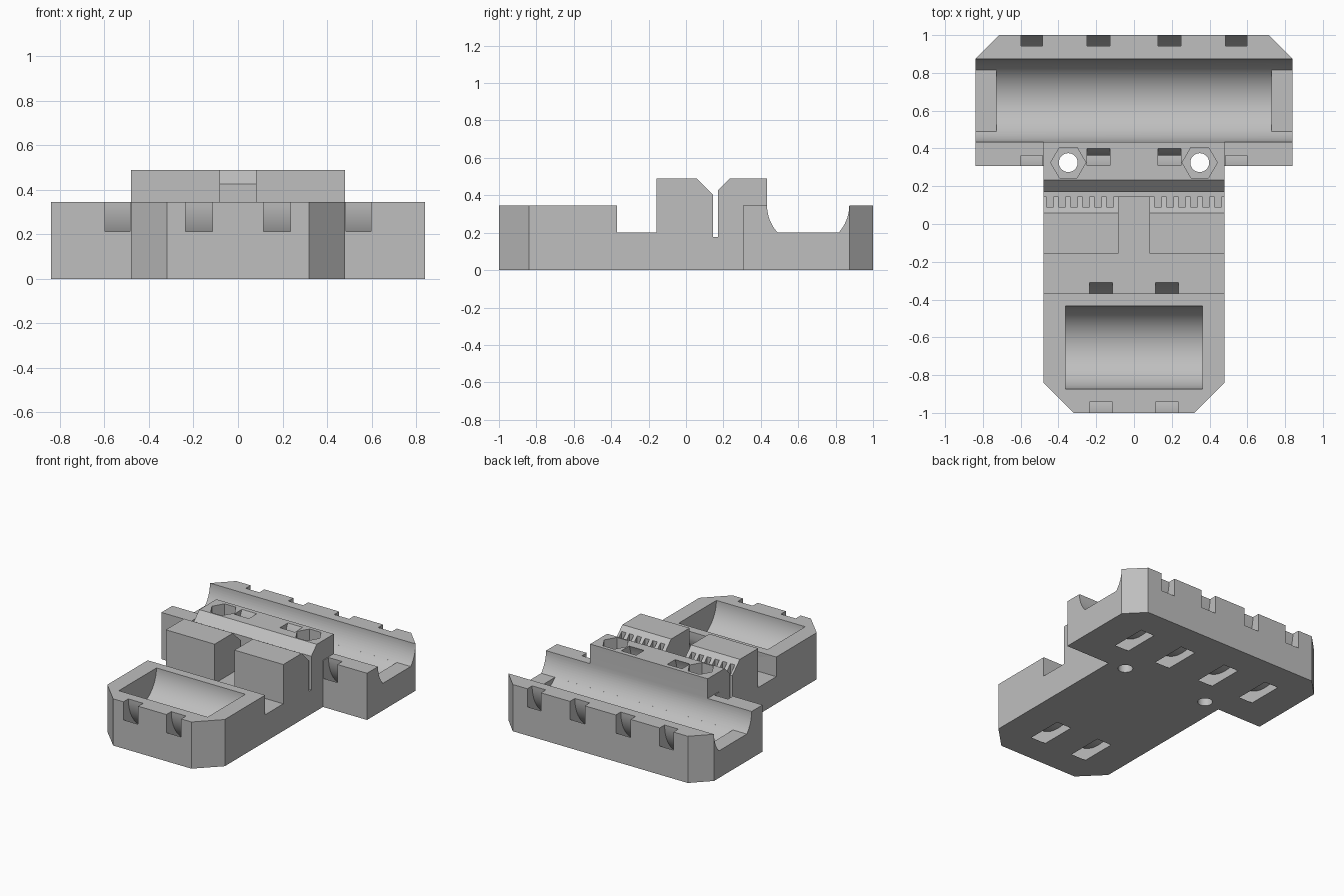
import bpy, bmesh, math
from mathutils import Vector

cube = bpy.data.objects.get("Cube")
if cube:
    bpy.data.objects.remove(cube, do_unlink=True)

TOP, FULL, FLOOR = 0.345, 0.49, 0.2        # shoulder, block and ledge heights
AXIS_Z, BORE = 0.348, 0.22                 # cradle axis height and radius
REAR_Y, FRONT_Y = 0.653, -0.653            # cradle axis positions


def finish(bm, name):
    bmesh.ops.recalc_face_normals(bm, faces=bm.faces[:])
    mesh = bpy.data.meshes.new(name)
    bm.to_mesh(mesh)
    bm.free()
    obj = bpy.data.objects.new(name, mesh)
    bpy.context.collection.objects.link(obj)
    return obj


def prism(name, points, offset):
    """Extrude a flat outline of 3D points along an offset."""
    bm = bmesh.new()
    face = bm.faces.new([bm.verts.new(p) for p in points])
    new = bmesh.ops.extrude_face_region(bm, geom=[face])["geom"]
    moved = [v for v in new if isinstance(v, bmesh.types.BMVert)]
    bmesh.ops.translate(bm, verts=moved, vec=offset)
    return finish(bm, name)


def box(name, x0, x1, y0, y1, z0, z1=0.7):
    base = [(x0, y0, z0), (x1, y0, z0), (x1, y1, z0), (x0, y1, z0)]
    return prism(name, base, (0, 0, z1 - z0))


def side_profile(name, points, x0, x1):
    return prism(name, [(x0, y, z) for y, z in points], (x1 - x0, 0, 0))


def column(name, x, y, radius, sides, z0, z1):
    ring = [(x + radius * math.cos(i * math.tau / sides),
             y + radius * math.sin(i * math.tau / sides), z0) for i in range(sides)]
    return prism(name, ring, (0, 0, z1 - z0))


def cradle(name, y, x0, x1, floor=0.0, steps=40):
    """Half-round trough, open at the top, optionally with a flat floor."""
    arc = []
    for i in range(steps + 1):
        a = math.pi + math.pi * i / steps
        arc.append((y + BORE * math.cos(a), AXIS_Z + BORE * math.sin(a)))
    if floor:
        half = math.sqrt(BORE ** 2 - (AXIS_Z - floor) ** 2)
        arc = [p for p in arc if p[1] > floor + 0.001]
        cut = len(arc) // 2
        arc[cut:cut] = [(y - half, floor), (y + half, floor)]
    arc += [(y + BORE, 0.7), (y - BORE, 0.7)]
    return side_profile(name, arc, x0, x1)


def strap_ring(name, y, x0, x1, inner=0.29, outer=0.373):
    """Ring-shaped strap channel around a cradle axis."""
    bm = bmesh.new()
    corners = [(x0, inner), (x1, inner), (x1, outer), (x0, outer)]
    vs = [bm.verts.new((x, y + r, AXIS_Z)) for x, r in corners]
    edges = [bm.edges.new((vs[i], vs[(i + 1) % 4])) for i in range(4)]
    bmesh.ops.spin(bm, geom=vs + edges, cent=(0, y, AXIS_Z), axis=(1, 0, 0),
                   angle=math.tau, steps=72, use_merge=True)
    bmesh.ops.remove_doubles(bm, verts=bm.verts[:], dist=0.0005)
    return finish(bm, name)


# T-shaped body with chamfered corners
half_plan = [(0.32, -1), (0.48, -0.84), (0.48, 0.306), (0.84, 0.306),
             (0.84, 0.873), (0.715, 1)]
plan = half_plan + [(-x, y) for x, y in reversed(half_plan)]
body = prism("clamp_body", [(x, y, 0) for x, y in plan], (0, 0, FULL))

cutters = []
cut = cutters.append

# lower the shoulders around the raised centre block
cut(box("front_drop", -1, 1, -1.2, -0.368, TOP))
cut(box("rear_drop", -1, 1, REAR_Y, 1.2, TOP))
for s in (-1, 1):
    a, b = sorted((s * 0.48, s * 1.1))
    cut(box("side_drop", a, b, 0.2, 1.1, TOP))

# cross ledge, centre channel and the narrow belt slit with its lead-in chamfers
cut(box("cross_ledge", -1, 1, -0.368, -0.157, FLOOR))
cut(box("centre_channel", -0.081, 0.081, -0.25, 0.15, FLOOR))
slit = [(-0.043, 0.589), (0.145, 0.403), (0.145, 0.178), (0.17, 0.178),
        (0.17, 0.426), (0.334, 0.59)]
cut(side_profile("belt_slit", slit, -0.7, 0.7))

# belt teeth
for s in (-1, 1):
    for i in range(6):
        x = s * (0.127 + 0.0635 * i)
        cut(box("belt_tooth", x - 0.018, x + 0.018, 0.09, 0.158, 0.185))

# cradles
cut(cradle("front_cradle", FRONT_Y, -0.363, 0.363))
cut(cradle("rear_cradle", REAR_Y, -0.727, 0.727))
cut(cradle("rear_cradle_ends", REAR_Y, -1, 1, FLOOR))

# strap channels
for s in (-1, 1):
    for y, near, far in ((FRONT_Y, 0.115, 0.236), (REAR_Y, 0.127, 0.248),
                         (REAR_Y, 0.485, 0.597)):
        a, b = sorted((s * near, s * far))
        cut(strap_ring("strap_channel", y, a, b))

# bolt holes with hexagonal nut pockets
for s in (-1, 1):
    cut(column("nut_pocket", s * 0.348, 0.325, 0.093, 6, 0.32, 0.7))
    cut(column("bolt_hole", s * 0.348, 0.325, 0.05, 32, -0.1, 0.6))

bpy.ops.object.select_all(action="DESELECT")
body.select_set(True)
bpy.context.view_layer.objects.active = body
for cutter in cutters:
    cutter.hide_render = True
    mod = body.modifiers.new("carve", "BOOLEAN")
    mod.operation = "DIFFERENCE"
    mod.solver = "EXACT"
    mod.object = cutter
    bpy.ops.object.modifier_apply(modifier=mod.name)
    bpy.data.objects.remove(cutter, do_unlink=True)

# plain grey plastic
grey = bpy.data.materials.new("grey_plastic")
grey.use_nodes = True
colour = (0.52, 0.52, 0.52, 1)
grey.diffuse_color = colour
grey.node_tree.nodes["Principled BSDF"].inputs["Base Color"].default_value = colour
body.data.materials.clear()
body.data.materials.append(grey)
for face in body.data.polygons:
    face.material_index = 0
bpy.ops.object.shade_smooth_by_angle(angle=math.radians(25))
